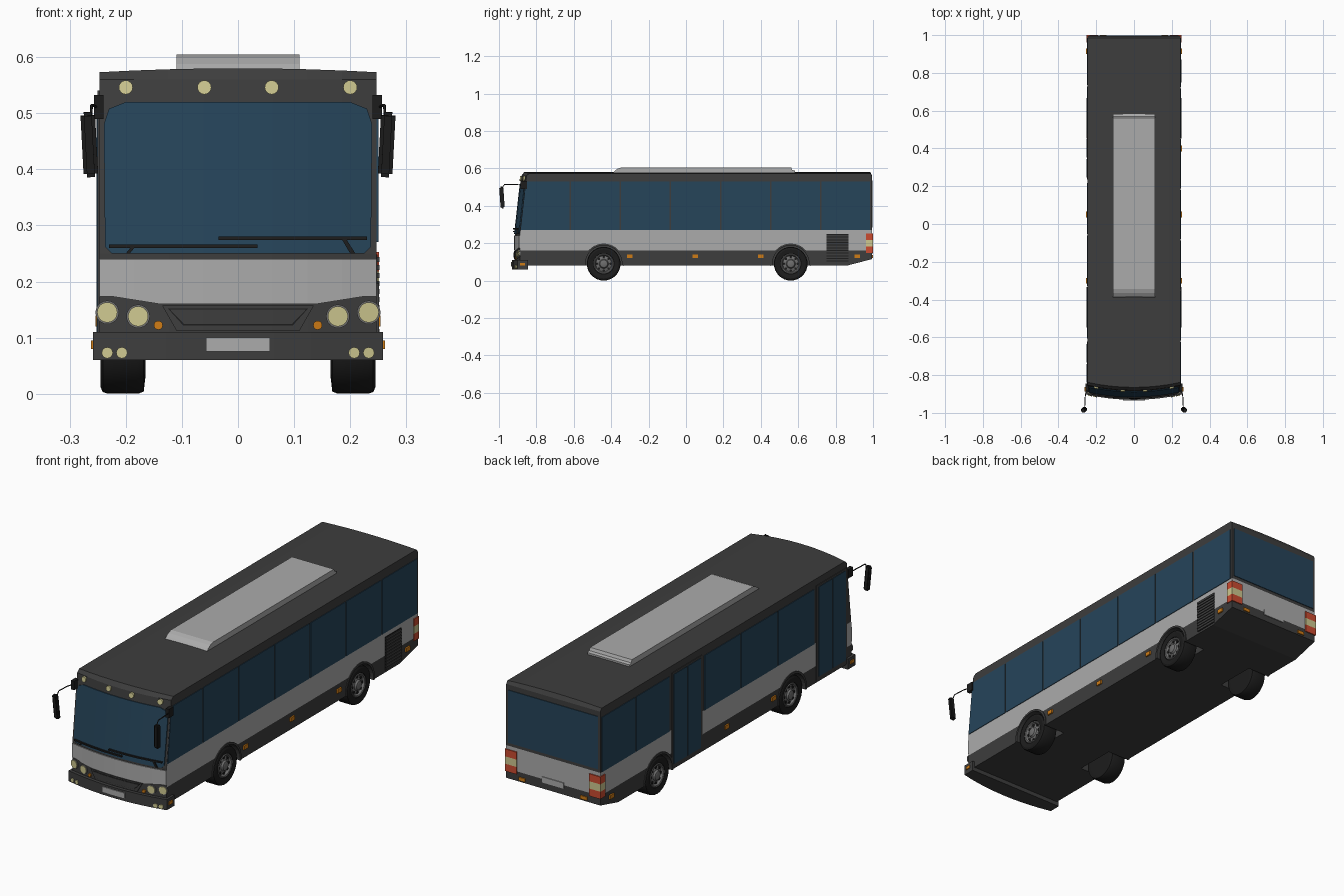
import bpy, bmesh, math
from mathutils import Vector, Matrix

if "Cube" in bpy.data.objects:
    bpy.data.objects.remove(bpy.data.objects["Cube"])


def material(name, r, g, b):
    m = bpy.data.materials.new(name)
    m.diffuse_color = (r, g, b, 1)
    m.use_nodes = True
    m.node_tree.nodes["Principled BSDF"].inputs["Base Color"].default_value = m.diffuse_color
    return m


DARK = material("charcoal_paint", 0.047, 0.047, 0.047)
GREY = material("light_grey_paint", 0.41, 0.41, 0.41)
GLASS = material("blue_glass", 0.019, 0.058, 0.102)
LAMP = material("cream_lamp", 0.62, 0.58, 0.28)
ORANGE = material("orange_lamp", 0.62, 0.2, 0.008)
RED = material("red_lamp", 0.6, 0.07, 0.03)
BLACK = material("black_rubber", 0.012, 0.012, 0.012)
STEEL = material("wheel_steel", 0.16, 0.16, 0.16)

W = 0.247                      # half width of the body
AXLES = (-0.44, 0.56)
STATIONS = [W * (i / 4 - 1) for i in range(9)]


def finish(bm, name, *mats):
    bmesh.ops.recalc_face_normals(bm, faces=bm.faces[:])
    me = bpy.data.meshes.new(name)
    bm.to_mesh(me)
    bm.free()
    for m in mats:
        me.materials.append(m)
    ob = bpy.data.objects.new(name, me)
    bpy.context.collection.objects.link(ob)
    return ob


def prism(name, pts, vec, mat):
    """Extrude a flat outline along a vector."""
    bm = bmesh.new()
    f = bm.faces.new([bm.verts.new(p) for p in pts])
    ext = bmesh.ops.extrude_face_region(bm, geom=[f], use_keep_orig=True)
    for v in ext["geom"]:
        if isinstance(v, bmesh.types.BMVert):
            v.co += Vector(vec)
    return finish(bm, name, mat)


def box(name, x, y, z, mat):
    return prism(name, [(x[0], y[0], z[0]), (x[1], y[0], z[0]), (x[1], y[1], z[0]), (x[0], y[1], z[0])],
                 (0, 0, z[1] - z[0]), mat)


def side_plate(name, s, pts, mat, t=0.003):
    return prism(name, [(s * (W - 0.002), y, z) for y, z in pts], (s * (t + 0.002), 0, 0), mat)


def rect(y0, y1, z0, z1):
    return [(y0, z0), (y1, z0), (y1, z1), (y0, z1)]


def disc(x, z, r, n=16):
    return [(x + r * math.cos(2 * math.pi * i / n), z + r * math.sin(2 * math.pi * i / n)) for i in range(n)]


def front_y(x, z):
    if z < 0.25:
        y = -0.915
    elif z < 0.56:
        y = -0.915 + 0.035 * (z - 0.25) / 0.31
    else:
        y = -0.88 + 0.015 * (z - 0.56) / 0.013
    return y + 0.027 * (x / W) ** 2


def front_plate(name, pts, mat, t=0.004, base=0.0):
    """Plate cut to an (x, z) outline and laid on the curved front."""
    bm = bmesh.new()
    bm.faces.new([bm.verts.new((x, 0, z)) for x, z in pts])
    cuts = [((x, 0, 0), (1, 0, 0)) for x in STATIONS[1:-1]] + [((0, 0, 0.25), (0, 0, 1))]
    for co, no in cuts:
        bmesh.ops.bisect_plane(bm, geom=bm.verts[:] + bm.edges[:] + bm.faces[:], plane_co=co, plane_no=no)
    ext = bmesh.ops.extrude_face_region(bm, geom=bm.faces[:], use_keep_orig=True)
    top = {v for v in ext["geom"] if isinstance(v, bmesh.types.BMVert)}
    for v in bm.verts:
        v.co.y = front_y(v.co.x, v.co.z) - base - (t if v in top else -0.002)
    return finish(bm, name, mat)


def lathe(name, profile, y, s, mat, n=32):
    """Turn (radius, x) points about a wheel axle."""
    bm = bmesh.new()
    vs = [bm.verts.new((s * x, y, 0.09 + r)) for r, x in profile]
    es = [bm.edges.new(p) for p in zip(vs, vs[1:])]
    bmesh.ops.spin(bm, geom=vs + es, cent=(0, y, 0.09), axis=(1, 0, 0), angle=2 * math.pi, steps=n)
    bmesh.ops.remove_doubles(bm, verts=bm.verts[:], dist=1e-5)
    ob = finish(bm, name, mat)
    bpy.context.view_layer.objects.active = ob
    bpy.ops.object.select_all(action='DESELECT')
    ob.select_set(True)
    bpy.ops.object.shade_smooth_by_angle()
    return ob


# Body shell: side profile lofted across the width
profile = [(None, 0.08), (None, 0.25), (None, 0.56), (None, 0.573),
           (0.985, 0.573), (0.995, 0.56), (0.995, 0.115), (0.86, 0.08)]
bm = bmesh.new()
rings = []
for x in STATIONS:
    rings.append([bm.verts.new((x, front_y(x, z) if y is None else y,
                                z + (0.007 * (1 - (x / W) ** 2) if z > 0.57 else 0))) for y, z in profile])
n = len(profile)
for a, b in zip(rings, rings[1:]):
    for i in range(n):
        bm.faces.new((a[i], a[(i + 1) % n], b[(i + 1) % n], b[i]))
bm.faces.new(rings[0])
bm.faces.new(rings[-1])
for z in (0.16, 0.27):
    bmesh.ops.bisect_plane(bm, geom=bm.verts[:] + bm.edges[:] + bm.faces[:], plane_co=(0, 0, z), plane_no=(0, 0, 1))
body = finish(bm, "body_shell", DARK, GREY)

# Wheel arches cut out of the shell
for y in AXLES:
    for s in (1, -1):
        bm = bmesh.new()
        bmesh.ops.create_cone(bm, cap_ends=True, segments=32, radius1=0.1, radius2=0.1, depth=0.2,
                              matrix=Matrix.Translation((s * 0.235, y, 0.09)) @ Matrix.Rotation(math.pi / 2, 4, 'Y'))
        cutter = finish(bm, "arch_cutter", DARK)
        cutter.hide_render = True
        mod = body.modifiers.new("arch", 'BOOLEAN')
        mod.operation = 'DIFFERENCE'
        mod.object = cutter
        bpy.context.view_layer.objects.active = body
        bpy.ops.object.modifier_apply(modifier=mod.name)
        bpy.data.objects.remove(cutter)
for p in body.data.polygons:
    side = abs(p.normal.x) > 0.9 and abs(p.center.x) > 0.24
    p.material_index = int(0.16 < p.center.z < 0.27 and (side or p.normal.y > 0.9))

# Wheels and arch trims
for y in AXLES:
    for s in (1, -1):
        lathe("tyre", [(0.052, 0.225), (0.056, 0.241), (0.078, 0.245), (0.087, 0.241), (0.09, 0.232),
                       (0.09, 0.178), (0.086, 0.168), (0.06, 0.165), (0, 0.17)], y, s, BLACK)
        lathe("wheel_rim", [(0.056, 0.236), (0.052, 0.242), (0.047, 0.24), (0.042, 0.23), (0.025, 0.236),
                            (0.02, 0.244), (0.012, 0.247), (0, 0.247)], y, s, STEEL)
        for k in range(8):
            a = k * math.pi / 4
            prism("rim_hole", [(s * 0.229, y + 0.036 * math.cos(a) + u, 0.09 + 0.036 * math.sin(a) + v)
                               for u, v in disc(0, 0, 0.0065, 8)], (s * 0.0065, 0, 0), BLACK)
        arch = [-0.1 + (math.pi + 0.2) * i / 20 for i in range(21)]
        side_plate("arch_trim", s, [(y + 0.108 * math.cos(a), 0.09 + 0.108 * math.sin(a)) for a in arch] +
                   [(y + 0.098 * math.cos(a), 0.09 + 0.098 * math.sin(a)) for a in reversed(arch)], DARK, 0.004)

# Side windows: seven on the right, two groups between the doors on the left
def panes(s, y0, y1, count):
    step = (y1 - y0) / count
    for i in range(count):
        a, b = y0 + i * step + 0.004, y0 + (i + 1) * step - 0.004
        lean = 0.028 if a < -0.85 else 0
        side_plate("side_window", s, [(a, 0.27), (b, 0.27), (b, 0.53), (a + lean, 0.53)], GLASS)


panes(1, -0.888, 0.989, 7)
panes(-1, -0.61, 0.22, 3)
panes(-1, 0.475, 0.989, 2)

# Double-leaf doors on the left
for y0 in (-0.85, 0.235):
    side_plate("door_frame", -1, rect(y0, y0 + 0.227, 0.085, 0.54), DARK, 0.003)
    for k in (0, 1):
        a = y0 + 0.012 + k * 0.105
        side_plate("door_glass", -1, rect(a, a + 0.097, 0.105, 0.53), GLASS, 0.005)

# Engine vent on the right
side_plate("engine_vent", 1, rect(0.75, 0.87, 0.09, 0.248), BLACK, 0.002)
for i in range(11):
    z = 0.092 + i * 0.0143
    side_plate("vent_slat", 1, rect(0.75, 0.87, z, z + 0.009), DARK, 0.005)

# Side marker lamps
for s in (1, -1):
    for y in (-0.30, 0.05, 0.40, 0.915):
        if s > 0 or y != 0.40:
            side_plate("side_marker", s, rect(y - 0.015, y + 0.015, 0.12, 0.139), ORANGE, 0.007)

# Front: windscreen, grey panel, grille
front_plate("windscreen", [(-0.225, 0.25), (0.225, 0.25), (0.237, 0.262), (0.239, 0.48), (0.23, 0.508), (0.2, 0.52),
                           (-0.2, 0.52), (-0.23, 0.508), (-0.239, 0.48), (-0.237, 0.262)], GLASS)
front_plate("front_panel", [(-W, 0.24), (W, 0.24), (W, 0.173), (0.222, 0.173), (0.14, 0.16),
                            (-0.14, 0.16), (-0.222, 0.173), (-W, 0.173)], GREY)
front_plate("grille_surround", [(-0.135, 0.157), (0.135, 0.157), (0.11, 0.113), (-0.11, 0.113)], DARK, 0.005)
front_plate("grille_groove", [(-0.125, 0.152), (0.125, 0.152), (0.098, 0.122), (-0.098, 0.122)], BLACK, 0.0055)
front_plate("grille", [(-0.121, 0.15), (0.121, 0.15), (0.096, 0.124), (-0.096, 0.124)], DARK, 0.008)

# Bumper with number plate
xs = [0.258 * (i / 4 - 1) for i in range(9)]
prism("front_bumper", [(x, -0.931 + 0.027 * (x / W) ** 2, 0.06) for x in xs] + [(0.258, -0.845, 0.06), (-0.258, -0.845, 0.06)],
      (0, 0, 0.05), DARK)
front_plate("front_number_plate", [(-0.057, 0.075), (0.057, 0.075), (0.057, 0.1), (-0.057, 0.1)], GREY, 0.004, 0.016)

# Front lamps, mirrors and arms on both sides
for s in (1, -1):
    for x, z, r in ((0.233, 0.145, 0.018), (0.178, 0.138, 0.018)):
        front_plate("headlamp_ring", disc(s * x, z, r + 0.003, 24), STEEL, 0.004)
        front_plate("headlamp", disc(s * x, z, r, 24), LAMP, 0.007)
    for x in (0.06, 0.2):
        front_plate("roof_lamp", disc(s * x, 0.546, 0.0125), LAMP, 0.008)
    for x in (0.207, 0.233):
        front_plate("fog_lamp", disc(s * x, 0.073, 0.01), LAMP, 0.004, 0.016)
    front_plate("front_indicator", disc(s * 0.142, 0.122, 0.008), ORANGE, 0.006)
    box("bumper_marker", (s * 0.256, s * 0.262), (-0.888, -0.862), (0.08, 0.095), ORANGE)
    box("mirror_mount", (s * 0.24, s * 0.257), (-0.885, -0.85), (0.49, 0.532), BLACK)

    bm = bmesh.new()
    bmesh.ops.create_cube(bm, size=1, matrix=Matrix.Translation((s * 0.265, -0.984, 0.444)) @
                          Matrix.Rotation(math.radians(4), 4, 'X') @ Matrix.Rotation(math.radians(s * 3), 4, 'Y') @
                          Matrix.Diagonal((0.026, 0.022, 0.116, 1)))
    bmesh.ops.bevel(bm, geom=bm.edges[:], offset=0.006, segments=2, affect='EDGES')
    finish(bm, "mirror", BLACK)

    cu = bpy.data.curves.new("mirror_arm", 'CURVE')
    cu.dimensions = '3D'
    cu.bevel_depth = 0.0025
    cu.bevel_resolution = 1
    sp = cu.splines.new('POLY')
    path = [(0.25, -0.865, 0.51), (0.258, -0.91, 0.514), (0.261, -0.97, 0.514), (0.262, -0.984, 0.495)]
    sp.points.add(len(path) - 1)
    for p, (x, y, z) in zip(sp.points, path):
        p.co = (s * x, y, z, 1)
    cu.materials.append(BLACK)
    bpy.context.collection.objects.link(bpy.data.objects.new("mirror_arm", cu))

# Wipers
for x0, x1, z in ((-0.23, 0.035, 0.26), (-0.035, 0.23, 0.274)):
    front_plate("wiper_blade", [(x0, z), (x1, z), (x1, z + 0.006), (x0, z + 0.006)], BLACK, 0.009, 0.003)
for pts in ([(-0.2, 0.25), (-0.193, 0.25), (-0.183, 0.262), (-0.19, 0.262)],
            [(0.2, 0.25), (0.209, 0.25), (0.192, 0.277), (0.184, 0.277)]):
    front_plate("wiper_arm", pts, BLACK, 0.007, 0.003)

# Rear: window, lamps, number plate
box("rear_window", (-0.236, 0.236), (0.99, 0.998), (0.285, 0.535), GLASS)
box("rear_number_plate", (-0.056, 0.056), (0.99, 0.999), (0.145, 0.172), GREY)
for s in (1, -1):
    for i, m in enumerate((RED, LAMP, RED)):
        z = 0.148 + i * 0.035
        box("tail_lamp", (s * 0.19, s * 0.251), (0.962, 1.0), (z, z + 0.035), m)
    box("rear_indicator", (s * 0.145, s * 0.18), (0.99, 1.0), (0.122, 0.138), ORANGE)

# Roof unit with sloped nose
prism("roof_unit", [(-0.11, y, z) for y, z in ((-0.395, 0.572), (-0.38, 0.588), (-0.365, 0.598), (-0.345, 0.605),
                                               (0.562, 0.605), (0.568, 0.592), (0.582, 0.588), (0.582, 0.572))],
      (0.22, 0, 0), GREY)
